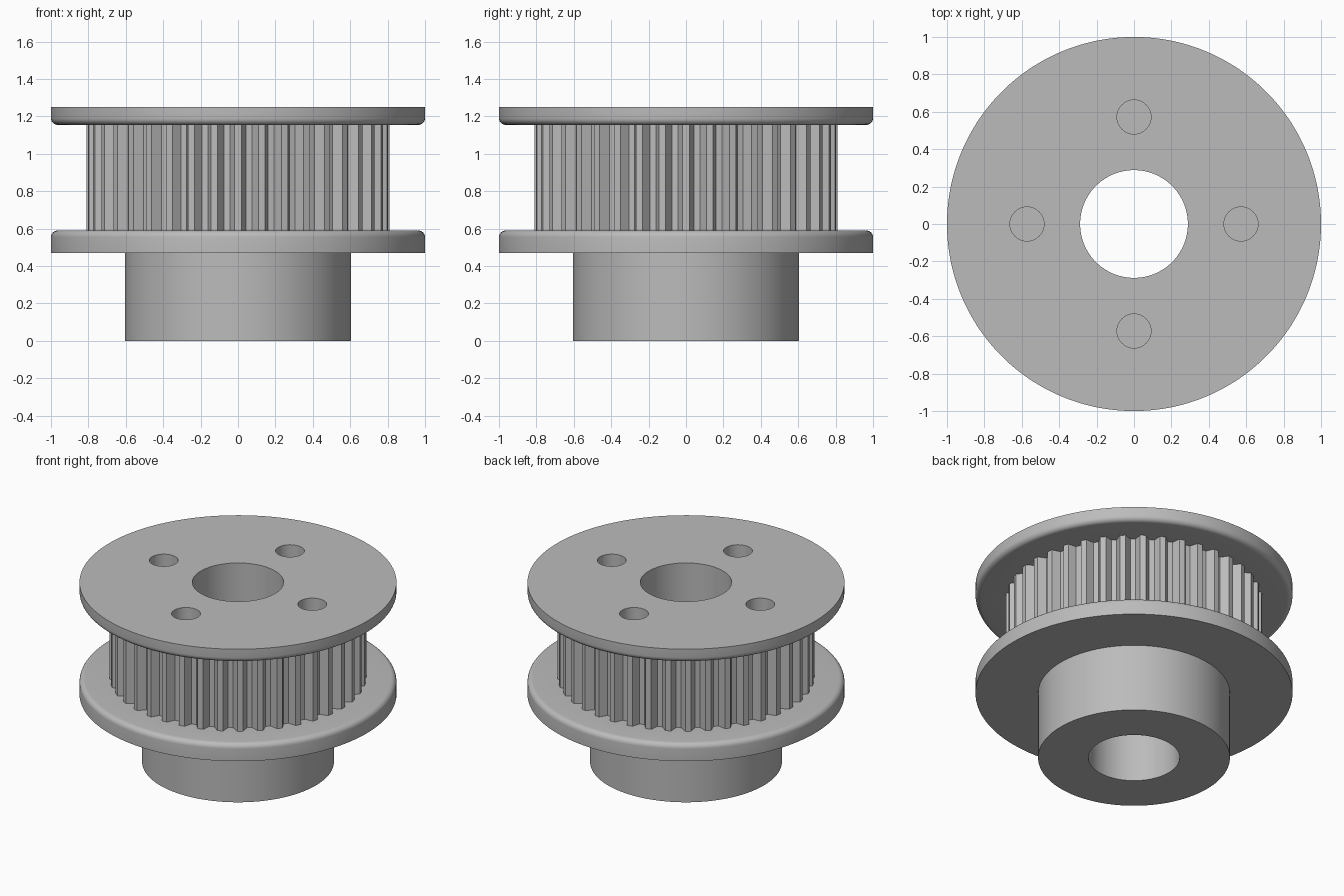
import bpy, bmesh
from math import sin, cos, pi

if "Cube" in bpy.data.objects:
    bpy.data.objects.remove(bpy.data.objects["Cube"])

TEETH = 40
BORE, HUB, FLANGE = 0.288, 0.605, 1.0
TIP, ROOT = 0.81, 0.758
Z_HUB, Z_LOW, Z_HIGH, Z_TOP = 0.47, 0.59, 1.155, 1.25
FILLET = 0.035

steel = bpy.data.materials.new("grey_steel")
steel.use_nodes = True
grey = (0.5, 0.5, 0.5, 1)
steel.diffuse_color = grey
steel.node_tree.nodes["Principled BSDF"].inputs["Base Color"].default_value = grey


def finish(name, bm):
    bmesh.ops.recalc_face_normals(bm, faces=bm.faces)
    mesh = bpy.data.meshes.new(name)
    bm.to_mesh(mesh)
    bm.free()
    mesh.materials.append(steel)
    obj = bpy.data.objects.new(name, mesh)
    bpy.context.collection.objects.link(obj)
    return obj


# Each tooth has two root corners and two tip corners
corners = [(-0.057, ROOT), (-0.0225, TIP), (0.0225, TIP), (0.057, ROOT)]
spokes = [(2 * pi * i / TEETH + a, r) for i in range(TEETH) for a, r in corners]


def fillet(z, direction, steps=6):
    """Quarter round on a flange rim, from the side wall to the flat face."""
    arc = [pi / 2 * i / steps for i in range(steps + 1)]
    return [(FLANGE - FILLET + FILLET * cos(t),
             z + direction * FILLET * (sin(t) - 1)) for t in arc]


# Cross-section of the pulley; a radius of None follows the teeth
profile = [(BORE, 0), (HUB, 0), (HUB, Z_HUB), (FLANGE, Z_HUB)]
profile += fillet(Z_LOW, 1)
profile += [(None, Z_LOW), (None, Z_HIGH)]
profile += fillet(Z_HIGH, -1)[::-1]
profile += [(FLANGE, Z_TOP), (BORE, Z_TOP)]

# Pulley body: hub, flanges, toothed rim and bore swept as one solid
bm = bmesh.new()
rings = []
for radius, z in profile:
    ring = []
    for angle, tooth_radius in spokes:
        r = tooth_radius if radius is None else radius
        ring.append(bm.verts.new((r * cos(angle), r * sin(angle), z)))
    rings.append(ring)
for k, ring in enumerate(rings):
    above = rings[(k + 1) % len(rings)]
    for i in range(len(ring)):
        j = (i + 1) % len(ring)
        bm.faces.new((ring[i], ring[j], above[j], above[i]))
body = finish("pulley_body", bm)

# Four blind mounting holes in the top
bm = bmesh.new()
for i in range(4):
    made = bmesh.ops.create_cone(bm, cap_ends=True, segments=48,
                                 radius1=0.091, radius2=0.091, depth=0.8)
    a = i * pi / 2
    bmesh.ops.translate(bm, verts=made["verts"],
                        vec=(0.572 * cos(a), 0.572 * sin(a), Z_TOP))
cutter = finish("mounting_hole_cutter", bm)
cutter.hide_render = True

cut = body.modifiers.new("mounting_holes", "BOOLEAN")
cut.operation = "DIFFERENCE"
cut.solver = "EXACT"
cut.object = cutter

bpy.ops.object.select_all(action="DESELECT")
body.select_set(True)
bpy.context.view_layer.objects.active = body
bpy.ops.object.modifier_apply(modifier=cut.name)
bpy.data.objects.remove(cutter)
bpy.ops.object.shade_smooth_by_angle(angle=pi / 6)
